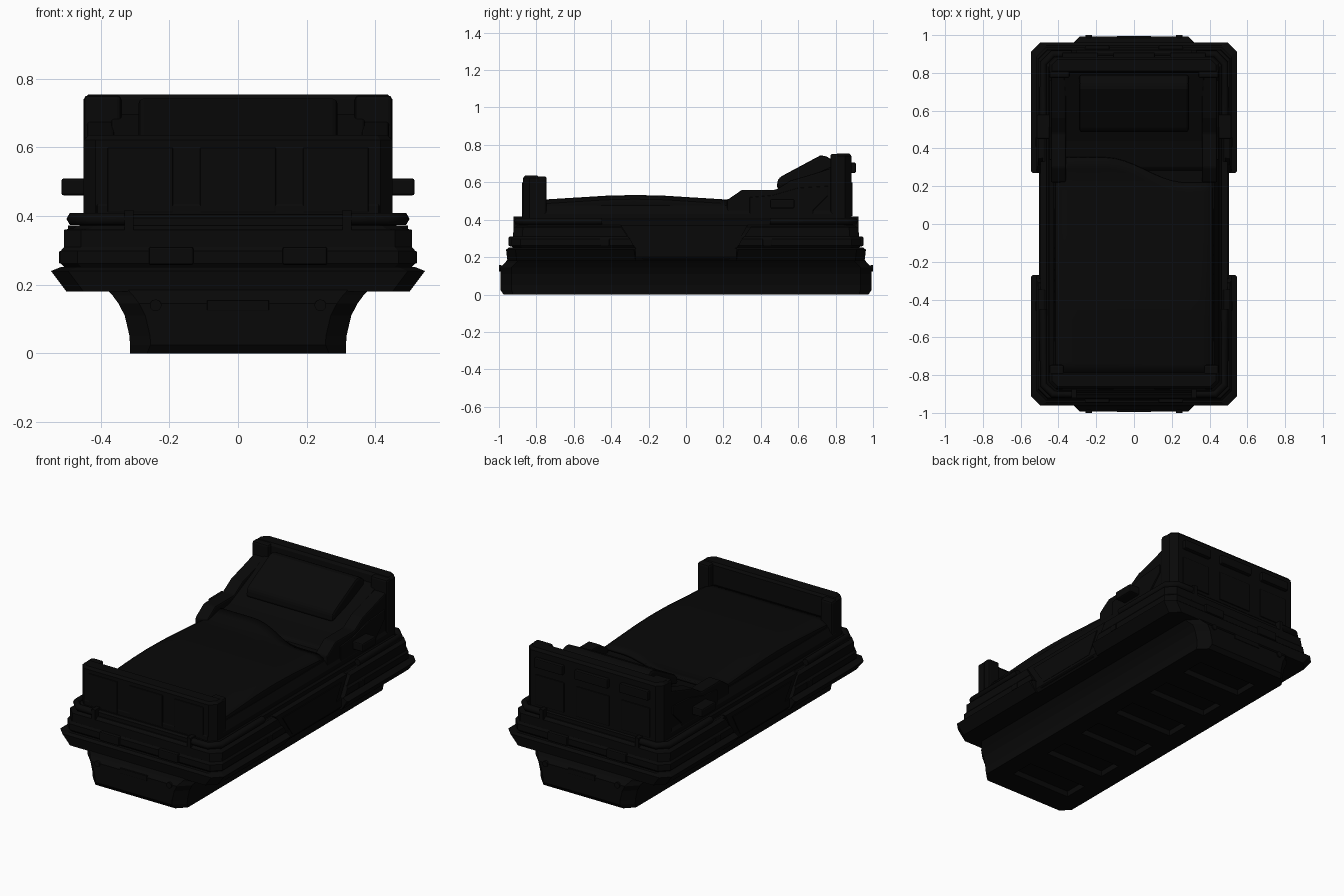
import bpy, bmesh, math
from mathutils import Vector

if "Cube" in bpy.data.objects:
    bpy.data.objects.remove(bpy.data.objects["Cube"])

black = bpy.data.materials.new("matte black")
black.diffuse_color = (0.0025, 0.0025, 0.0025, 1)
black.use_nodes = True
black.node_tree.nodes["Principled BSDF"].inputs["Base Color"].default_value = black.diffuse_color


def finish(name, bm, bevel=0):
    bmesh.ops.recalc_face_normals(bm, faces=bm.faces)
    me = bpy.data.meshes.new(name)
    bm.to_mesh(me)
    bm.free()
    ob = bpy.data.objects.new(name, me)
    bpy.context.collection.objects.link(ob)
    me.materials.append(black)
    if bevel:
        m = ob.modifiers.new("bevel", 'BEVEL')
        m.width, m.segments, m.limit_method = bevel, 2, 'ANGLE'
    return ob


def loft(name, rings, sy=1):
    """rings: (half x, y0, y1, chamfer at y0, chamfer at y1, z)"""
    bm = bmesh.new()
    loops = []
    for hx, y0, y1, c0, c1, z in rings:
        pts = [(-hx, y0 + c0), (-hx + c0, y0), (hx - c0, y0), (hx, y0 + c0),
               (hx, y1 - c1), (hx - c1, y1), (-hx + c1, y1), (-hx, y1 - c1)]
        loops.append([bm.verts.new((x, y * sy, z)) for x, y in pts])
    for a, b in zip(loops, loops[1:]):
        for i in range(8):
            j = (i + 1) % 8
            bm.faces.new((a[i], a[j], b[j], b[i]))
    bm.faces.new(loops[0])
    bm.faces.new(loops[-1])
    bmesh.ops.remove_doubles(bm, verts=bm.verts, dist=1e-5)
    return finish(name, bm)


def prism(name, yz, x0, x1, bevel=0):
    bm = bmesh.new()
    a = [bm.verts.new((x0, y, z)) for y, z in yz]
    b = [bm.verts.new((x1, y, z)) for y, z in yz]
    n = len(yz)
    for i in range(n):
        bm.faces.new((a[i], a[(i + 1) % n], b[(i + 1) % n], b[i]))
    bm.faces.new(a)
    bm.faces.new(b)
    return finish(name, bm, bevel)


def box(name, x0, x1, y0, y1, z0, z1, bevel=0):
    return prism(name, [(y0, z0), (y1, z0), (y1, z1), (y0, z1)], x0, x1, bevel)


def sym(hx, hy, c, z):
    return (hx, -hy, hy, c, c, z)


# Plinth with concave flared sides
plinth = loft("plinth", [sym(.315, .975, .05, 0), sym(.315, .993, .06, .025), sym(.316, .993, .06, .05),
                         sym(.33, .993, .06, .11), sym(.348, .993, .06, .145),
                         sym(.365, .97, .06, .168), sym(.385, .95, .06, .19)])
# Slots cut under the plinth
for i in range(6):
    y = -.75 + i * .3
    slot = box("slot_cutter", -.2, .2, y - .075, y + .075, -.02, .035)
    slot.hide_render = True
    slot.hide_viewport = True
    m = plinth.modifiers.new("slot", 'BOOLEAN')
    m.object, m.operation, m.solver = slot, 'DIFFERENCE', 'EXACT'

# Main hull, full length
loft("hull", [sym(.485, .92, .05, .18), sym(.5, .945, .05, .2), sym(.5, .945, .05, .245),
              sym(.49, .925, .05, .25), sym(.49, .925, .05, .31),
              sym(.485, .915, .05, .32), sym(.485, .915, .05, .36), sym(.47, .9, .05, .372)])
# Collar and bed tray
loft("collar", [sym(.462, .893, .05, .365), sym(.462, .893, .05, .395), sym(.452, .882, .05, .405)])
loft("bed_tray", [sym(.45, .875, .04, .37), sym(.45, .875, .04, .43), sym(.425, .85, .04, .475)])

for s, end in ((1, "head"), (-1, "foot")):
    # Flared lower skirt
    loft(end + "_skirt", [(.5, .27, .955, 0, .05, .18), (.545, .27, .962, .008, .05, .24),
                          (.515, .27, .945, 0, .05, .252)], s)
    # Stepped bumper bands
    loft(end + "_lower_band", [(.505, .27, .925, 0, .05, .25), (.517, .28, .934, 0, .05, .262),
                               (.517, .3, .934, 0, .05, .298), (.507, .31, .925, 0, .05, .31)], s)
    loft(end + "_upper_band", [(.507, .31, .925, 0, .05, .308), (.507, .345, .922, 0, .05, .36),
                               (.48, .35, .9, 0, .05, .365)], s)
    for sx in (1, -1):
        # Corner rails
        cu = bpy.data.curves.new(end + "_corner_rail", 'CURVE')
        cu.dimensions = '3D'
        cu.bevel_depth, cu.bevel_resolution, cu.use_fill_caps = .02, 1, True
        sp = cu.splines.new('POLY')
        path = [(.31, .9), (.43, .9), (.48, .85), (.48, .45)]
        sp.points.add(len(path) - 1)
        for p, (x, y) in zip(sp.points, path):
            p.co = (x * sx, y * s, .392, 1)
        rail = bpy.data.objects.new(end + "_corner_rail", cu)
        bpy.context.collection.objects.link(rail)
        cu.materials.append(black)
        # Rail clamps, latches and side vents
        box(end + "_rail_clamp", sx * .305, sx * .33, s * .87, s * .922, .36, .418)
        box(end + "_latch", sx * .13, sx * .26, s * .92, s * .948, .258, .31, .006)
        box(end + "_side_vent", sx * .5, sx * .522, s * .41, s * .46, .262, .298, .004)
        # Plinth round bolt
        bm = bmesh.new()
        bmesh.ops.create_cone(bm, cap_ends=True, segments=16, radius1=.017, radius2=.017, depth=.014)
        for v in bm.verts:
            v.co = Vector((v.co.x + sx * .24, s * .993 + v.co.z, v.co.y + .14))
        finish(end + "_bolt", bm)
    # Plinth pull
    box(end + "_plinth_pull", -.09, .09, s * .985, s * .996, .125, .155, .002)

# Side trapezoid panels, grab handles and arm rests
trap = [(-.35, .372), (-.23, .19), (.23, .19), (.33, .372)]
inner = [(-.29, .345), (-.2, .215), (.2, .215), (.27, .345)]
arm = [(.22, .4), (.22, .505), (.3, .56), (.48, .56), (.56, .61), (.68, .645), (.79, .68), (.79, .4)]
for sx in (1, -1):
    prism("side_panel", trap, sx * .46, sx * .496)
    prism("side_panel_plate", inner, sx * .49, sx * .502)
    prism("arm_rest", arm, sx * .36, sx * .44, .008)
    prism("arm_plate", [(.34, .42), (.34, .52), (.46, .53), (.6, .57), (.76, .58), (.76, .53), (.68, .45), (.68, .42)],
          sx * .43, sx * .449, .004)
    box("grab_handle", sx * .43, sx * .515, .45, .58, .46, .51, .008)

# Foot board and head board: chamfered corners, end columns wrapping inwards
loft("foot_board", [(.45, .785, .872, 0, .035, .37), (.45, .785, .872, 0, .035, .622),
                    (.435, .795, .86, 0, .03, .636)], -1)
loft("head_board", [(.45, .8, .885, 0, .035, .37), (.45, .8, .885, 0, .035, .74),
                    (.435, .81, .872, 0, .03, .755)], 1)
for x0, x1 in ((-.38, -.19), (-.11, .11), (.19, .38)):
    box("foot_board_plate", x0, x1, -.877, -.86, .41, .6, .003)
    box("head_board_plate", x0, x1, .875, .891, .42, .6, .004)
    box("head_board_upper_plate", x0, x1, .875, .908, .65, .705, .006)
for sx in (1, -1):
    box("foot_board_column", sx * .37, sx * .449, -.8, -.745, .37, .632, .012)
    box("head_board_column", sx * .34, sx * .449, .772, .82, .37, .752, .012)

# Mattress and inclined back rest
prism("mattress", [(-.8, .4), (-.8, .49), (-.27, .515), (.23, .485), (.4, .495), (.4, .4)], -.39, .39, .01)
prism("back_rest", [(.22, .42), (.3, .505), (.44, .53), (.81, .7), (.81, .42)], -.37, .37, .008)
# Pillow
prism("pillow", [(.485, .565), (.49, .615), (.51, .632), (.715, .742), (.745, .742), (.79, .715), (.79, .66)],
      -.29, .29, .014)


# Blanket draped over the mattress with a wavy head edge
def height(y):
    h = .538 - .062 * abs(y + .27)
    return h - .006 * max(0, 1 - abs(y + .27) / .15)


bm = bmesh.new()
xs = [-.43, -.415, -.385] + [-.35 + .05 * i for i in range(15)] + [.385, .415, .43]
rows = []
for x in xs:
    t = min(1, max(0, (x + .15) / .42))
    end_y = .35 - .13 * t * t * (3 - 2 * t)
    drop = {.43: .085, .415: .022, .385: .004}.get(abs(x), 0)
    row = []
    for k in range(21):
        y = -.79 + (end_y + .79) * k / 20
        # lifts over the raised back rest
        lift = max(0, y - .24) * .3
        row.append(bm.verts.new((x, y, height(y) - drop + lift)))
    rows.append(row)
for a, b in zip(rows, rows[1:]):
    for k in range(20):
        bm.faces.new((a[k], b[k], b[k + 1], a[k + 1]))
blanket = finish("blanket", bm)
m = blanket.modifiers.new("thickness", 'SOLIDIFY')
m.thickness, m.offset = .015, -1
bpy.context.view_layer.objects.active = blanket
blanket.select_set(True)
bpy.ops.object.shade_smooth_by_angle(angle=math.radians(35))
